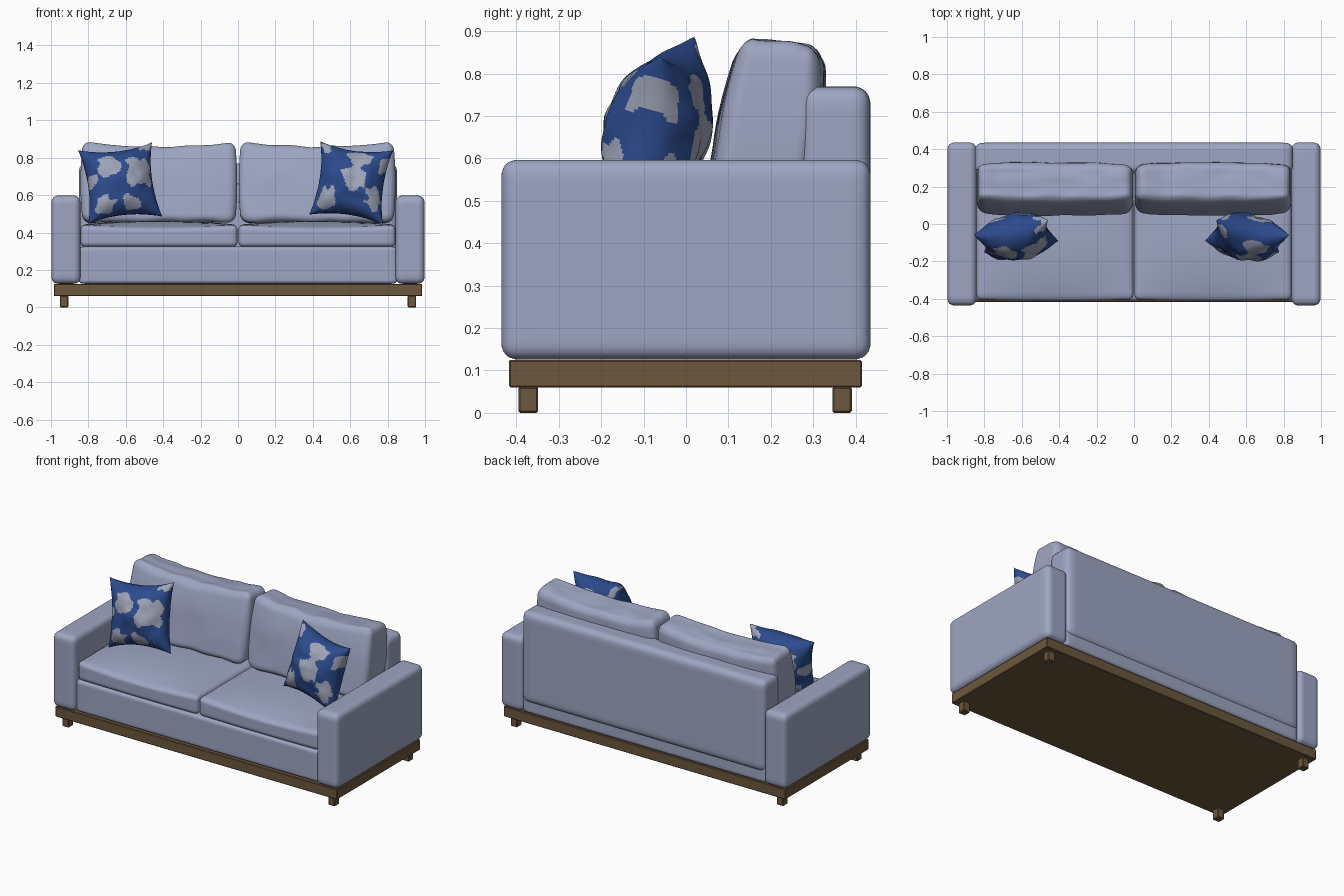
import bpy, bmesh, math
from mathutils import Vector, noise

cube = bpy.data.objects.get("Cube")
if cube:
    bpy.data.objects.remove(cube, do_unlink=True)


def material(name, color):
    m = bpy.data.materials.new(name)
    m.use_nodes = True
    m.diffuse_color = (*color, 1)
    m.node_tree.nodes["Principled BSDF"].inputs["Base Color"].default_value = (*color, 1)
    return m


FABRIC = material("grey blue fabric", (0.34, 0.38, 0.54))
WOOD = material("brown wood", (0.15, 0.095, 0.045))
BLUE = material("deep blue print", (0.025, 0.07, 0.27))
PALE = material("pale print", (0.34, 0.37, 0.48))


def finish(name, bm, mats, smooth):
    bmesh.ops.recalc_face_normals(bm, faces=bm.faces)
    for f in bm.faces:
        f.smooth = smooth
    mesh = bpy.data.meshes.new(name)
    bm.to_mesh(mesh)
    bm.free()
    for m in mats:
        mesh.materials.append(m)
    ob = bpy.data.objects.new(name, mesh)
    bpy.context.collection.objects.link(ob)
    return ob


def wood_box(name, lo, hi):
    """Crisp block with a small chamfer."""
    lo, hi = Vector(lo), Vector(hi)
    bm = bmesh.new()
    bmesh.ops.create_cube(bm, size=1)
    for v in bm.verts:
        v.co = (lo + hi) / 2 + v.co * (hi - lo)
    bmesh.ops.bevel(bm, geom=bm.edges[:], offset=0.004, segments=1, affect='EDGES')
    return finish(name, bm, [WOOD], False)


def soft_box(name, lo, hi, radius, deform=None, cuts=23):
    """Rounded upholstery block; deform gets the point and its -1..1 coordinates."""
    lo, hi = Vector(lo), Vector(hi)
    mid, half = (lo + hi) / 2, (hi - lo) / 2
    bm = bmesh.new()
    bmesh.ops.create_cube(bm, size=2)
    bmesh.ops.subdivide_edges(bm, edges=bm.edges[:], cuts=cuts, use_grid_fill=True)
    for v in bm.verts:
        # crowd the grid lines toward the edges, then round the edges
        q = Vector([math.sin(c * math.pi / 2) * h for c, h in zip(v.co, half)])
        core = Vector([max(radius - h, min(h - radius, c)) for c, h in zip(q, half)])
        d = q - core
        if d.length > 1e-6:
            q = core + d.normalized() * radius
        p = mid + q
        if deform:
            p = deform(p, q.x / half.x, q.y / half.y, q.z / half.z)
        v.co = p
    return finish(name, bm, [FABRIC], True)


def seat_shape(p, u, v, w):
    # crowned top whose front edge sags in the middle
    top = max(w, 0)
    p.z += top * (0.02 * (1 - u * u) * (1 - v * v) - 0.02 * (1 - u * u) * max(-v, 0) ** 3)
    p.y -= 0.006 * (1 - u * u) * max(-v, 0)
    return p


def back_cushion_shape(p, u, v, w):
    # leaning, thinner at the top, with raised corners and soft wrinkles
    top = max(w, 0)
    thick = (1 - 0.2 * top ** 2) * (1 - 0.12 * u ** 4)
    y = 0.195 + 0.03 * w + 0.125 * v * thick
    z = p.z + top * (0.028 * (u * u - 0.5) - 0.012 * v)
    x = p.x - 0.012 * u * w * w
    q = Vector((x, y, z))
    ripple = noise.noise(Vector((x * 9, y * 14, z * 6)))
    return q + Vector((0, 0.6, 0.8)) * 0.009 * ripple


def throw_pillow(name, corners, spots, seed):
    """Square pillow stretched between four corners, with a blotchy print."""
    tl, tr, bl, br = [Vector(c) for c in corners]
    normal = (tr + br - tl - bl).cross(tl + tr - bl - br).normalized()
    bm = bmesh.new()
    n = 56
    for side in (-1, 1):
        grid = []
        for j in range(n + 1):
            row = []
            for i in range(n + 1):
                u = -math.cos(math.pi * i / n) * 0.5 + (i / n - 0.5)
                v = -math.cos(math.pi * j / n) * 0.5 + (j / n - 0.5)
                pu = u * (1 - 0.14 * (1 - v * v))
                pv = v * (1 - 0.16 * (1 - u * u))
                s, t = (pu + 1) / 2, (pv + 1) / 2
                p = (bl * (1 - s) + br * s) * (1 - t) + (tl * (1 - s) + tr * s) * t
                puff = math.sqrt(max(0, (1 - u * u) * (1 - v * v)))
                crease = 1 + 0.15 * noise.noise(Vector((u * 2.5, v * 2.5, seed + side)))
                row.append(bm.verts.new(p + normal * side * 0.122 * puff * crease))
            grid.append(row)
        for j in range(n):
            for i in range(n):
                f = bm.faces.new((grid[j][i], grid[j][i + 1], grid[j + 1][i + 1], grid[j + 1][i]))
                u, v = 2 * (i + 0.5) / n - 1, 2 * (j + 0.5) / n - 1
                wobble = 0.22 * noise.noise(Vector((u * 4, v * 4, seed)))
                pale = any(math.hypot(u - a, v - b) + wobble < r for a, b, r in spots)
                f.material_index = 1 if pale else 0
    bmesh.ops.remove_doubles(bm, verts=bm.verts[:], dist=0.0005)
    return finish(name, bm, [BLUE, PALE], True)


# Wooden plinth and feet
wood_box("plinth", (-0.985, -0.418, 0.06), (0.985, 0.415, 0.125))
for sx, xn in ((-1, "right"), (1, "left")):
    for y, yn in ((-0.372, "front"), (0.368, "back")):
        wood_box(f"{yn}_{xn}_foot", (sx * 0.93 - 0.023, y - 0.023, 0),
                 (sx * 0.93 + 0.023, y + 0.023, 0.062))

# Upholstered frame
soft_box("seat_base", (-0.85, -0.41, 0.126), (0.85, 0.42, 0.325), 0.02)
soft_box("backrest", (-0.85, 0.27, 0.195), (0.85, 0.435, 0.77), 0.04)

# Arms and cushions on both sides
for sx, xn in ((-1, "right"), (1, "left")):
    def span(a, b):
        return sorted((sx * a, sx * b))

    x0, x1 = span(0.842, 0.998)
    soft_box(f"{xn}_arm", (x0, -0.435, 0.126), (x1, 0.435, 0.597), 0.036)
    x0, x1 = span(0.003, 0.842)
    soft_box(f"{xn}_seat_cushion", (x0, -0.405, 0.322), (x1, 0.28, 0.442), 0.028, seat_shape)
    x0, x1 = span(0.004, 0.842)
    soft_box(f"{xn}_back_cushion", (x0, 0.07, 0.455), (x1, 0.32, 0.865), 0.042,
             back_cushion_shape, 35)

# Printed throw pillows
throw_pillow("right_throw_pillow",
             [(-0.855, -0.06, 0.84), (-0.46, 0.02, 0.882), (-0.405, -0.09, 0.485), (-0.80, -0.15, 0.445)][:2]
             + [(-0.80, -0.15, 0.445), (-0.405, -0.09, 0.485)],
             [(-0.3, 0.4, 0.27), (0.4, 0.15, 0.36), (-0.5, -0.6, 0.25),
              (0.15, -0.65, 0.16), (0.8, 0.8, 0.2), (-0.85, 0.1, 0.15)], 3.7)
throw_pillow("left_throw_pillow",
             [(0.44, 0.02, 0.888), (0.83, -0.06, 0.84), (0.38, -0.09, 0.495), (0.775, -0.15, 0.44)],
             [(0.2, 0.55, 0.27), (0.1, 0.0, 0.33), (-0.5, -0.55, 0.27),
              (0.75, -0.35, 0.25), (-0.75, 0.75, 0.2), (0.85, 0.4, 0.18)], 8.2)
